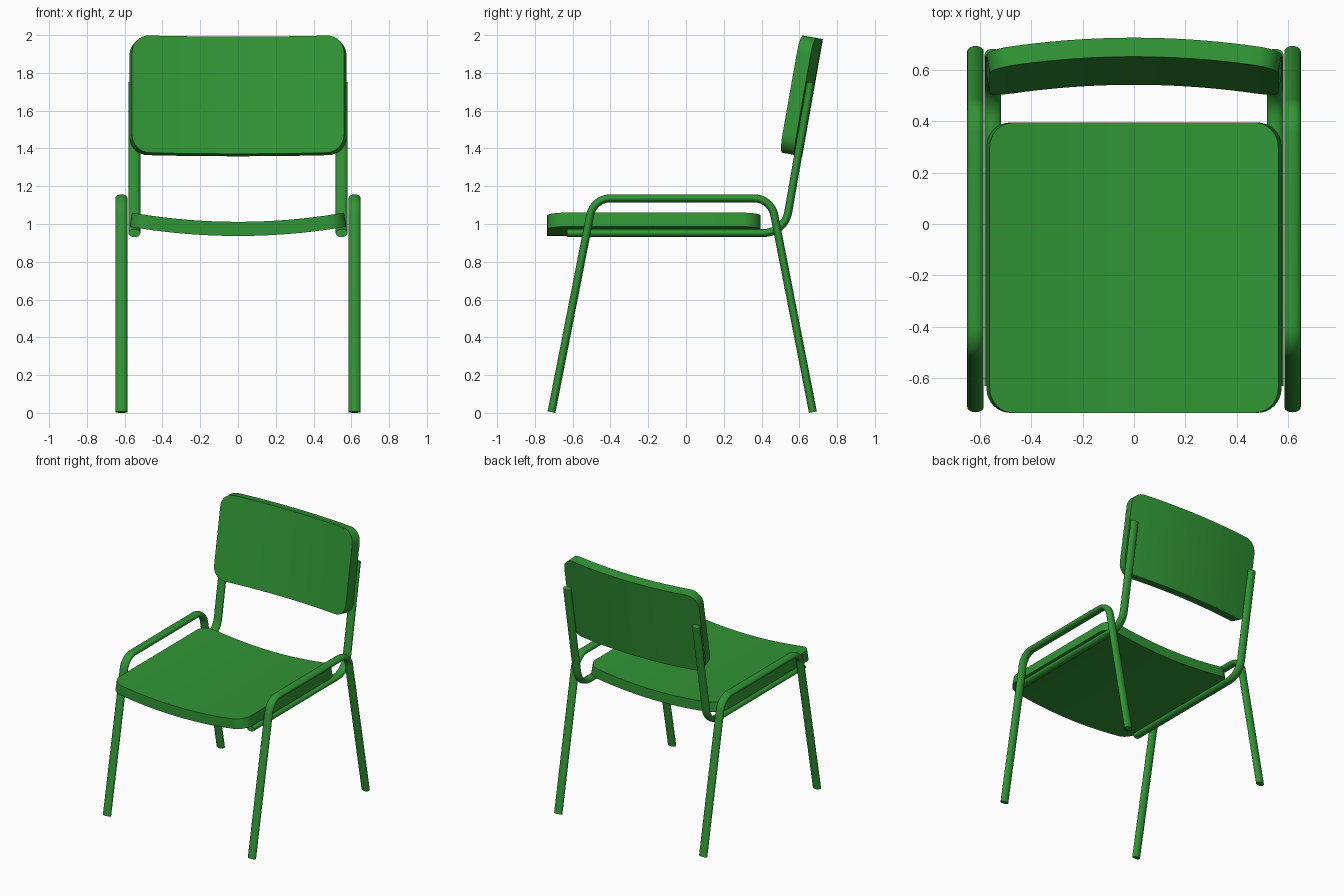
import bpy, bmesh, math
from mathutils import Vector

if "Cube" in bpy.data.objects:
    bpy.data.objects.remove(bpy.data.objects["Cube"])

green = bpy.data.materials.new("green")
green.diffuse_color = (0.03, 0.30, 0.035, 1)
green.use_nodes = True
green.node_tree.nodes["Principled BSDF"].inputs["Base Color"].default_value = green.diffuse_color


def finish(name, bm, mirror=False):
    bmesh.ops.recalc_face_normals(bm, faces=bm.faces)
    me = bpy.data.meshes.new(name)
    bm.to_mesh(me)
    bm.free()
    ob = bpy.data.objects.new(name, me)
    bpy.context.collection.objects.link(ob)
    me.materials.append(green)
    bpy.ops.object.select_all(action='DESELECT')
    ob.select_set(True)
    bpy.context.view_layer.objects.active = ob
    bpy.ops.object.shade_smooth_by_angle(angle=math.radians(35))
    if mirror:
        ob.modifiers.new("mirror", 'MIRROR').use_mirror_merge = False
    return ob


def fillet(points, radius, steps=10):
    """Round the inner corners of a 2D path."""
    pts = [Vector(p) for p in points]
    out = [pts[0]]
    for a, b, c in zip(pts, pts[1:], pts[2:]):
        u, w = (a - b).normalized(), (c - b).normalized()
        half = u.angle(w) / 2
        centre = b + (u + w).normalized() * radius / math.sin(half)
        cut = radius / math.tan(half)
        s, e = b + u * cut - centre, b + w * cut - centre
        turn = s.angle(e)
        for i in range(steps + 1):
            t = i / steps
            out.append(centre + (s * math.sin((1 - t) * turn) + e * math.sin(t * turn)) / math.sin(turn))
    return out + [pts[-1]]


def tube(name, path, x, rx=0.032, r=0.021, sides=20):
    """Sweep an oval section along a path in the YZ plane, mirrored in X."""
    bm = bmesh.new()
    rings = []
    for i, p in enumerate(path):
        d = Vector((0, 0))
        if i > 0:
            d += (p - path[i - 1]).normalized()
        if i < len(path) - 1:
            d += (path[i + 1] - p).normalized()
        d.normalize()
        n = Vector((-d.y, d.x))
        ring = []
        for k in range(sides):
            a = math.tau * k / sides
            q = p + n * r * math.sin(a)
            ring.append(bm.verts.new((x + rx * math.cos(a), q.x, q.y)))
        rings.append(ring)
    for a, b in zip(rings, rings[1:]):
        for k in range(sides):
            j = (k + 1) % sides
            bm.faces.new((a[k], a[j], b[j], b[k]))
    bm.faces.new(rings[0])
    bm.faces.new(rings[-1])
    return finish(name, bm, True)


def panel(name, origin, along, normal, length, half=0.577, corner=0.095, sag=0.05, thick=0.075):
    """Rounded rectangular board, bent about its length; normal points to the hollow's back."""
    o, al, nm = Vector(origin), Vector(along), Vector(normal)
    R = (half ** 2 + sag ** 2) / (2 * sag)
    ends = [(half - corner + corner * math.sin(i * math.pi / 16),
             corner * (1 - math.cos(i * math.pi / 16))) for i in range(9)]
    mid = [((half - corner) * (i / 10 - 1), 0) for i in range(1, 20)]
    cols = [(-s, v) for s, v in reversed(ends)] + mid + ends
    bm = bmesh.new()
    grid = []
    for s, inset in cols:
        a = s / R
        col = []
        for v in (inset, length - inset):
            for rad in (R - thick, R):
                depth = rad * math.cos(a) - (R - thick) * math.cos(half / R)
                col.append(bm.verts.new(Vector((rad * math.sin(a), 0, 0)) + o + al * v + nm * depth))
        grid.append(col)
    for p, q in zip(grid, grid[1:]):
        for i, j in ((0, 1), (1, 3), (3, 2), (2, 0)):
            bm.faces.new((p[i], p[j], q[j], q[i]))
    for c in (grid[0], grid[-1]):
        bm.faces.new((c[0], c[1], c[3], c[2]))
    return finish(name, bm)


# Seat and backrest boards
panel("seat", (0, -0.735, 1.06), (0, 1, 0), (0, 0, -1), 1.13)
t = math.radians(10)
panel("backrest", (0, 0.494, 1.38), (0, math.sin(t), math.cos(t)),
      (0, math.cos(t), -math.sin(t)), 0.63)

# Outer leg hoops
tube("leg_frames", fillet([(-0.712, 0.004), (-0.49, 1.136), (0.45, 1.136), (0.672, 0.004)], 0.11), 0.617)

# Inner rails running under the seat and up behind the backrest
tube("seat_back_rails", fillet([(-0.63, 0.952), (0.522, 0.952), (0.661, 1.75)], 0.135), 0.549)
